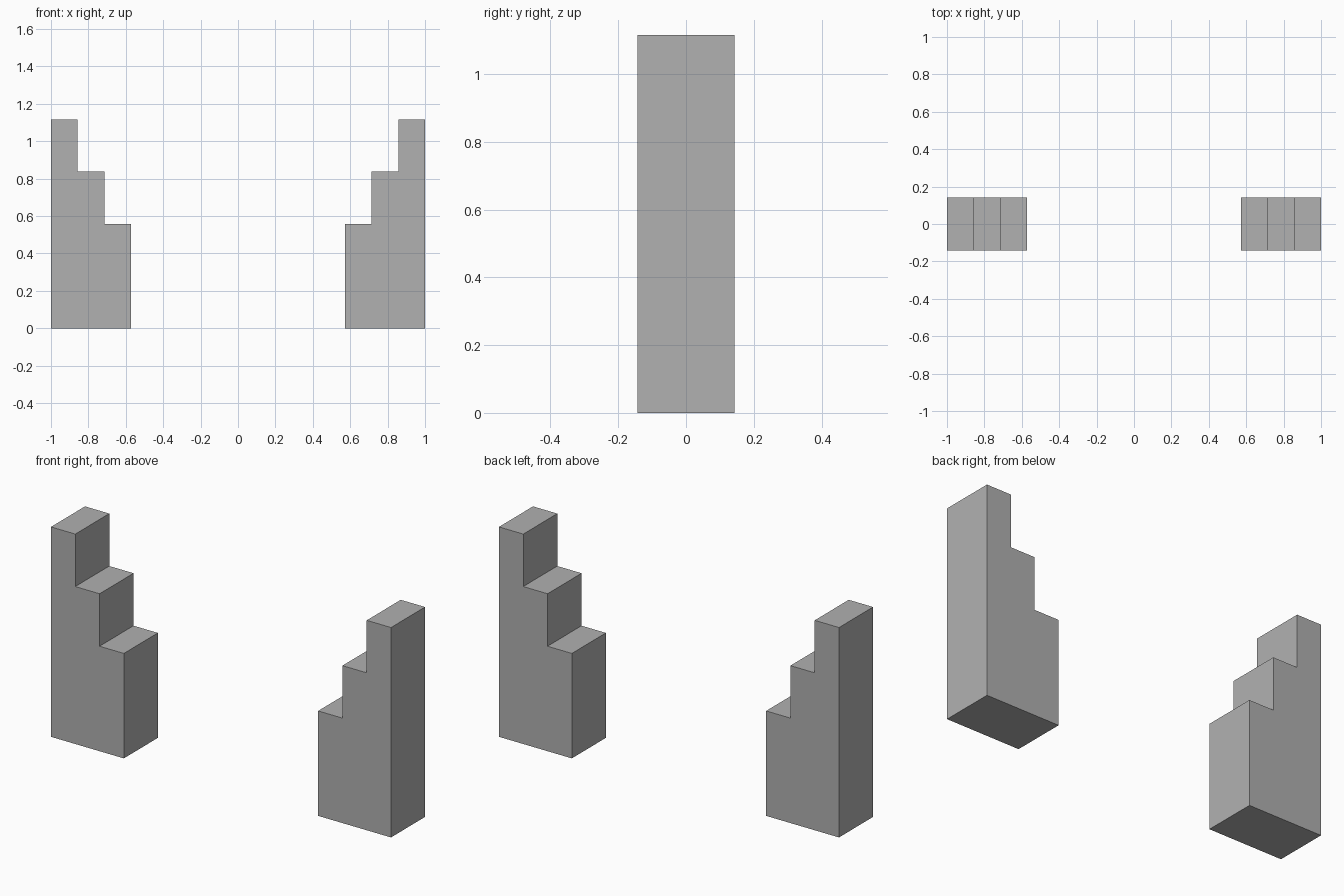
import bpy
import bmesh

cube = bpy.data.objects.get("Cube")
if cube:
    bpy.data.objects.remove(cube, do_unlink=True)

# Plain grey stone
grey = bpy.data.materials.new("grey_stone")
grey.use_nodes = True
colour = (0.44, 0.44, 0.44, 1)
grey.diffuse_color = colour
grey.node_tree.nodes["Principled BSDF"].inputs["Base Color"].default_value = colour

STEP = 1 / 7       # width of one step, and half the depth
RISE = 0.279       # height of one step
STEPS = 3


def stepped_pillar(name, side):
    """Extrude a stair profile, tallest at the outer end."""
    profile = [(1 - STEPS * STEP, 0), (1, 0)]
    for i in range(STEPS):
        height = RISE * (STEPS + 1 - i)
        profile += [(1 - i * STEP, height), (1 - (i + 1) * STEP, height)]

    bm = bmesh.new()
    face = bm.faces.new([bm.verts.new((side * x, -STEP, z)) for x, z in profile])
    extruded = bmesh.ops.extrude_face_region(bm, geom=[face], use_keep_orig=True)
    moved = [v for v in extruded["geom"] if isinstance(v, bmesh.types.BMVert)]
    bmesh.ops.translate(bm, verts=moved, vec=(0, 2 * STEP, 0))
    bmesh.ops.recalc_face_normals(bm, faces=bm.faces)

    mesh = bpy.data.meshes.new(name)
    bm.to_mesh(mesh)
    bm.free()
    mesh.materials.append(grey)
    bpy.context.collection.objects.link(bpy.data.objects.new(name, mesh))


# Mirrored pair of pillars
stepped_pillar("left_stepped_pillar", 1)
stepped_pillar("right_stepped_pillar", -1)
